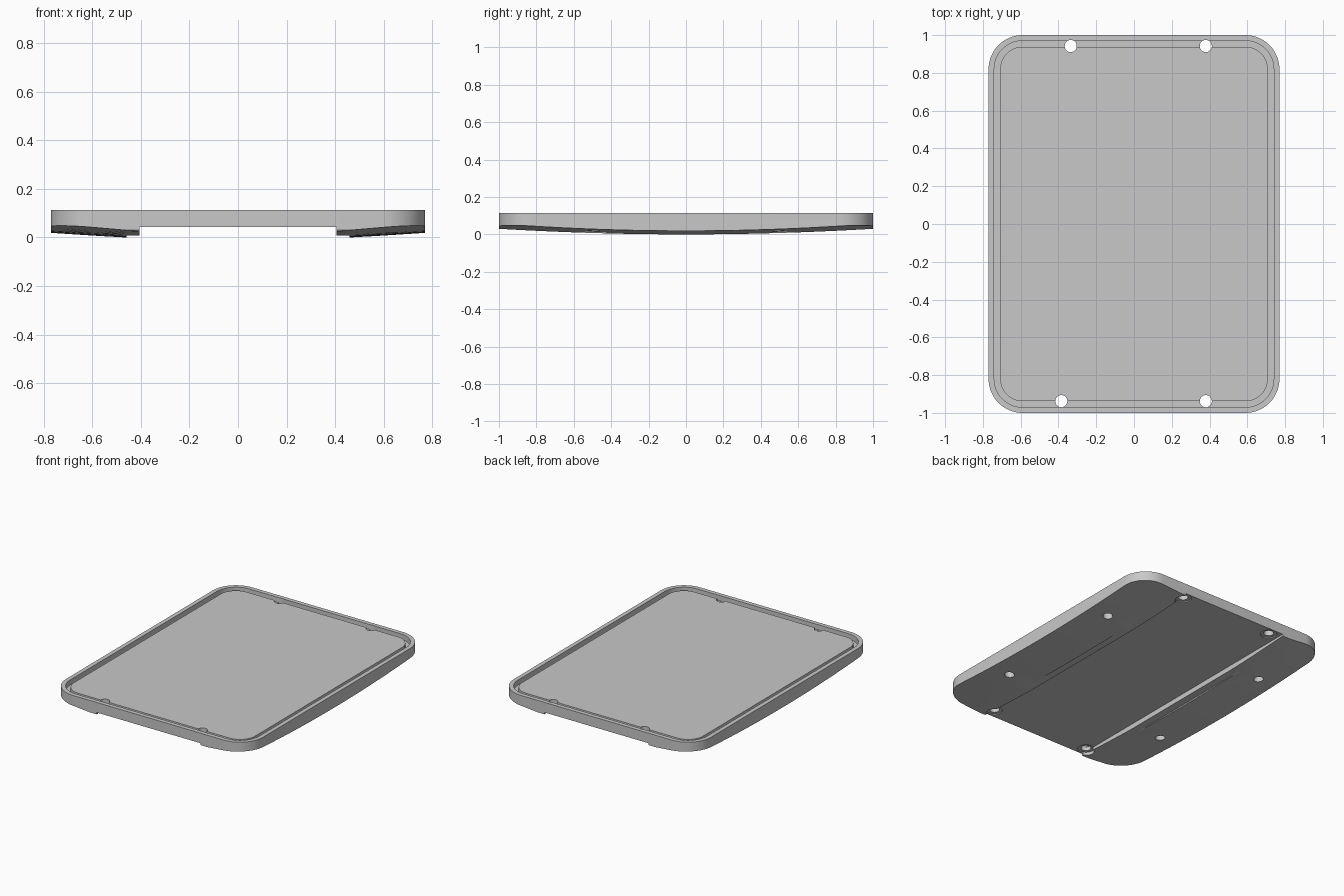
import bpy, bmesh, math

cube = bpy.data.objects.get("Cube")
if cube:
    bpy.data.objects.remove(cube, do_unlink=True)

HALF_X, HALF_Y, CORNER = 0.77, 1.0, 0.18
RIM_TOP, PANEL_TOP, GROOVE_FLOOR, CHANNEL = 0.114, 0.105, 0.078, 0.043

grey = bpy.data.materials.new("plain grey")
grey.use_nodes = True
COLOUR = (0.58, 0.58, 0.58, 1)
grey.diffuse_color = COLOUR
grey.node_tree.nodes["Principled BSDF"].inputs["Base Color"].default_value = COLOUR


def to_object(name, bm):
    bmesh.ops.recalc_face_normals(bm, faces=bm.faces)
    mesh = bpy.data.meshes.new(name)
    bm.to_mesh(mesh)
    bm.free()
    mesh.materials.append(grey)
    obj = bpy.data.objects.new(name, mesh)
    bpy.context.collection.objects.link(obj)
    return obj


def prism(name, outline, low, high):
    bm = bmesh.new()
    rings = [[bm.verts.new((x, y, z)) for x, y in outline] for z in (low, high)]
    bm.faces.new(rings[0])
    bm.faces.new(rings[1])
    for i in range(len(outline)):
        bm.faces.new((rings[0][i - 1], rings[0][i], rings[1][i], rings[1][i - 1]))
    return to_object(name, bm)


def arc(cx, cy, radius, start, sweep, steps, count):
    return [(cx + radius * math.cos(start + sweep * i / steps),
             cy + radius * math.sin(start + sweep * i / steps)) for i in range(count)]


def rounded_slab(name, inset, low, high):
    outline = []
    quarter = math.pi / 2
    for k, (sx, sy) in enumerate(((1, 1), (-1, 1), (-1, -1), (1, -1))):
        cx, cy = sx * (HALF_X - CORNER), sy * (HALF_Y - CORNER)
        outline += arc(cx, cy, CORNER - inset, k * quarter, quarter, 16, 17)
    return prism(name, outline, low, high)


def cylinder(name, x, y, radius, low, high):
    return prism(name, arc(x, y, radius, 0, math.tau, 32, 32), low, high)


def combine(body, other, operation):
    mod = body.modifiers.new("combine", "BOOLEAN")
    mod.operation, mod.solver, mod.object = operation, "EXACT", other
    bpy.context.view_layer.objects.active = body
    bpy.ops.object.modifier_apply(modifier=mod.name)
    bpy.data.objects.remove(other, do_unlink=True)


def cut(body, cutter):
    combine(body, cutter, "DIFFERENCE")


def underside_cutter():
    # Half section: (x, height, lowest height allowed, rise towards the ends)
    half = [(0.405, CHANNEL, CHANNEL, 0), (0.4051, 0, 0.008, 0.03),
            (0.458, 0, 0.008, 0.03), (0.46, 0, 0, 0.03),
            (0.6, 0.008, 0, 0.034), (0.77, 0.019, 0, 0.038), (0.85, 0.026, 0, 0.04)]
    section = [(-x, *rest) for x, *rest in reversed(half)] + half
    bm = bmesh.new()
    rows, steps = [], 32
    for j in range(steps + 1):
        y = -1.1 + 2.2 * j / steps
        row = [bm.verts.new((x, y, max(low, z + rise * y * y))) for x, z, low, rise in section]
        row += [bm.verts.new((x, y, -0.2)) for x in (0.85, -0.85)]
        rows.append(row)
    for a, b in zip(rows, rows[1:]):
        for i in range(len(a)):
            bm.faces.new((a[i - 1], a[i], b[i], b[i - 1]))
    bm.faces.new(rows[0])
    bm.faces.new(rows[-1])
    return to_object("underside_cutter", bm)


# Tray body with curved underside and central channel
tray = rounded_slab("tray", 0, -0.05, RIM_TOP)
cut(tray, underside_cutter())

# Groove inside the rim, around a raised panel
groove = rounded_slab("groove_cutter", 0.03, GROOVE_FLOOR, 0.2)
cut(groove, rounded_slab("panel_block", 0.062, 0, PANEL_TOP))
cut(tray, groove)

# Screw holes with shallow counterbores below
for x, y in ((-0.335, 0.942), (0.38, 0.942), (-0.385, -0.938), (0.38, -0.938)):
    cut(tray, cylinder("counterbore_cutter", x, y, 0.053, -0.1, 0.05))
    cut(tray, cylinder("screw_hole_cutter", x, y, 0.032, -0.1, 0.2))

# Blind holes in the side pads
for sx in (-1, 1):
    for sy in (-1, 1):
        cut(tray, cylinder("blind_hole_cutter", sx * 0.63, sy * 0.49, 0.032, -0.1, 0.06))

bpy.ops.object.select_all(action="DESELECT")
tray.select_set(True)
bpy.context.view_layer.objects.active = tray
bpy.ops.object.shade_smooth_by_angle(angle=math.radians(30))
